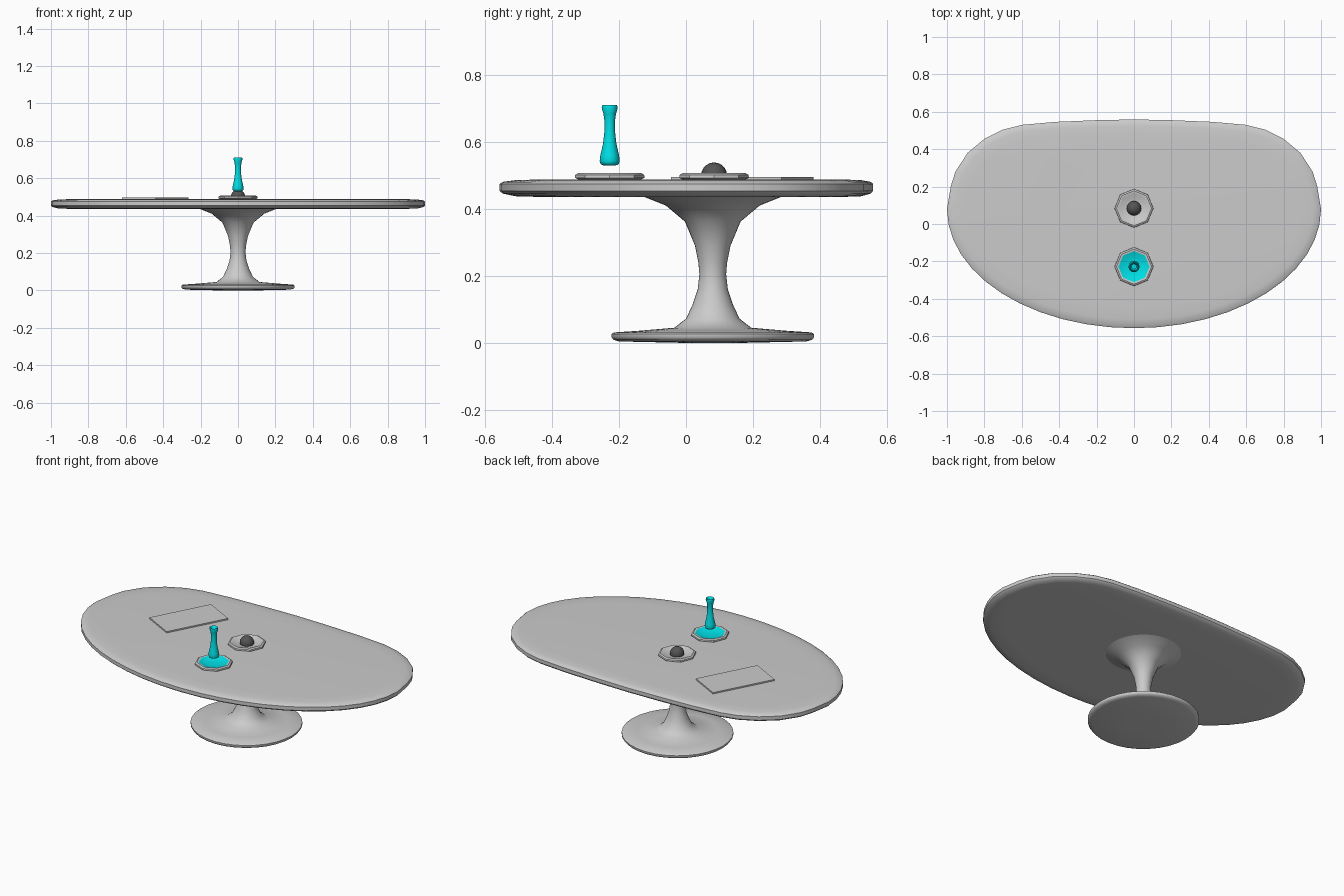
import bpy, bmesh, math
from mathutils import Matrix

if "Cube" in bpy.data.objects:
    bpy.data.objects.remove(bpy.data.objects["Cube"])


def material(name, rgb):
    m = bpy.data.materials.new(name)
    m.diffuse_color = (*rgb, 1)
    m.use_nodes = True
    m.node_tree.nodes["Principled BSDF"].inputs["Base Color"].default_value = m.diffuse_color
    return m


cyan = material("cyan", (0.0, 0.75, 0.8))
dark = material("dark_grey", (0.09, 0.09, 0.09))


def finish(bm, name, mat=None, angle=None):
    bmesh.ops.recalc_face_normals(bm, faces=bm.faces[:])
    me = bpy.data.meshes.new(name)
    bm.to_mesh(me)
    bm.free()
    ob = bpy.data.objects.new(name, me)
    bpy.context.collection.objects.link(ob)
    if mat:
        me.materials.append(mat)
    if angle:
        bpy.ops.object.select_all(action='DESELECT')
        ob.select_set(True)
        bpy.context.view_layer.objects.active = ob
        bpy.ops.object.shade_smooth_by_angle(angle=math.radians(angle))
    return ob


def skin(bm, rings, cap_start=True, cap_end=True):
    loops = [[bm.verts.new(p) for p in r] for r in rings]
    n = len(loops[0])
    for a, b in zip(loops, loops[1:]):
        for i in range(n):
            bm.faces.new((a[i], a[(i + 1) % n], b[(i + 1) % n], b[i]))
    if cap_start:
        bm.faces.new(loops[0])
    if cap_end:
        bm.faces.new(loops[-1])


def lathe(name, profile, y, sides, mat=None, angle=None, **caps):
    bm = bmesh.new()
    rings = [[(r * math.cos(math.tau * i / sides), y + r * math.sin(math.tau * i / sides), z)
              for i in range(sides)] for r, z in profile]
    skin(bm, rings, **caps)
    return finish(bm, name, mat, angle)


# Tabletop: elliptical front edge, flatter back edge
CY = 0.08
back = [(0.98, 0.2), (0.955, 0.28), (0.89, 0.38), (0.8, 0.455), (0.7, 0.505),
        (0.6, 0.53), (0.42, 0.546), (0.2, 0.555)]
front = [(math.cos(t), CY + 0.637 * math.sin(t))
         for t in (math.pi * (1 + i / 24) for i in range(25))]
outline = front + back + [(0, 0.559)] + [(-x, y) for x, y in reversed(back)]
sections = [(0.10, 0.436), (0.04, 0.438), (0.008, 0.446), (0, 0.454),
            (0, 0.475), (0.008, 0.481), (0.04, 0.486), (0.10, 0.488)]
bm = bmesh.new()
skin(bm, [[(x * (1 - d), CY + (y - CY) * (1 - d / 0.55), z) for x, y in outline]
          for d, z in sections])
finish(bm, "tabletop", angle=40)

# Pedestal: flared column and round foot
lathe("pedestal", [(0.1, 0.0), (0.28, 0.004), (0.297, 0.009), (0.303, 0.017), (0.303, 0.026),
                   (0.295, 0.031), (0.22, 0.036), (0.115, 0.045), (0.08, 0.072),
                   (0.06, 0.115), (0.045, 0.16), (0.04, 0.205), (0.043, 0.24), (0.053, 0.29),
                   (0.083, 0.362), (0.14, 0.41), (0.21, 0.438)],
      CY, 32, angle=40)

# Octagonal saucers with inset bowls
for name, y, mat in (("back_saucer", 0.084, None), ("front_saucer", -0.228, cyan)):
    lathe(name, [(0.09, 0.486), (0.104, 0.493), (0.103, 0.502), (0.094, 0.507), (0.083, 0.505)],
          y, 8, angle=40, cap_end=False)
    lathe(name + "_bowl", [(0.083, 0.505), (0.055, 0.495), (0.03, 0.492)],
          y, 8, mat, 40, cap_start=False)

# Ball resting in the back saucer
bm = bmesh.new()
bmesh.ops.create_uvsphere(bm, u_segments=16, v_segments=10, radius=0.039,
                          matrix=Matrix.Translation((0, 0.084, 0.5)))
finish(bm, "ball", dark, 60)

# Slender vase above the front saucer, hollow at the mouth
lathe("vase", [(0.018, 0.53), (0.027, 0.534), (0.03, 0.543), (0.028, 0.56), (0.02, 0.595),
               (0.016, 0.63), (0.016, 0.665), (0.019, 0.685), (0.024, 0.702), (0.022, 0.71),
               (0.018, 0.707), (0.014, 0.685)],
      -0.228, 12, cyan, 50)

# Thin magazine lying at an angle
bm = bmesh.new()
bmesh.ops.create_cube(bm, size=1, matrix=Matrix.Translation((-0.4425, 0.1675, 0.491))
                      @ Matrix.Rotation(math.radians(-28), 4, 'Z')
                      @ Matrix.Diagonal((0.204, 0.374, 0.01, 1)))
finish(bm, "magazine")
